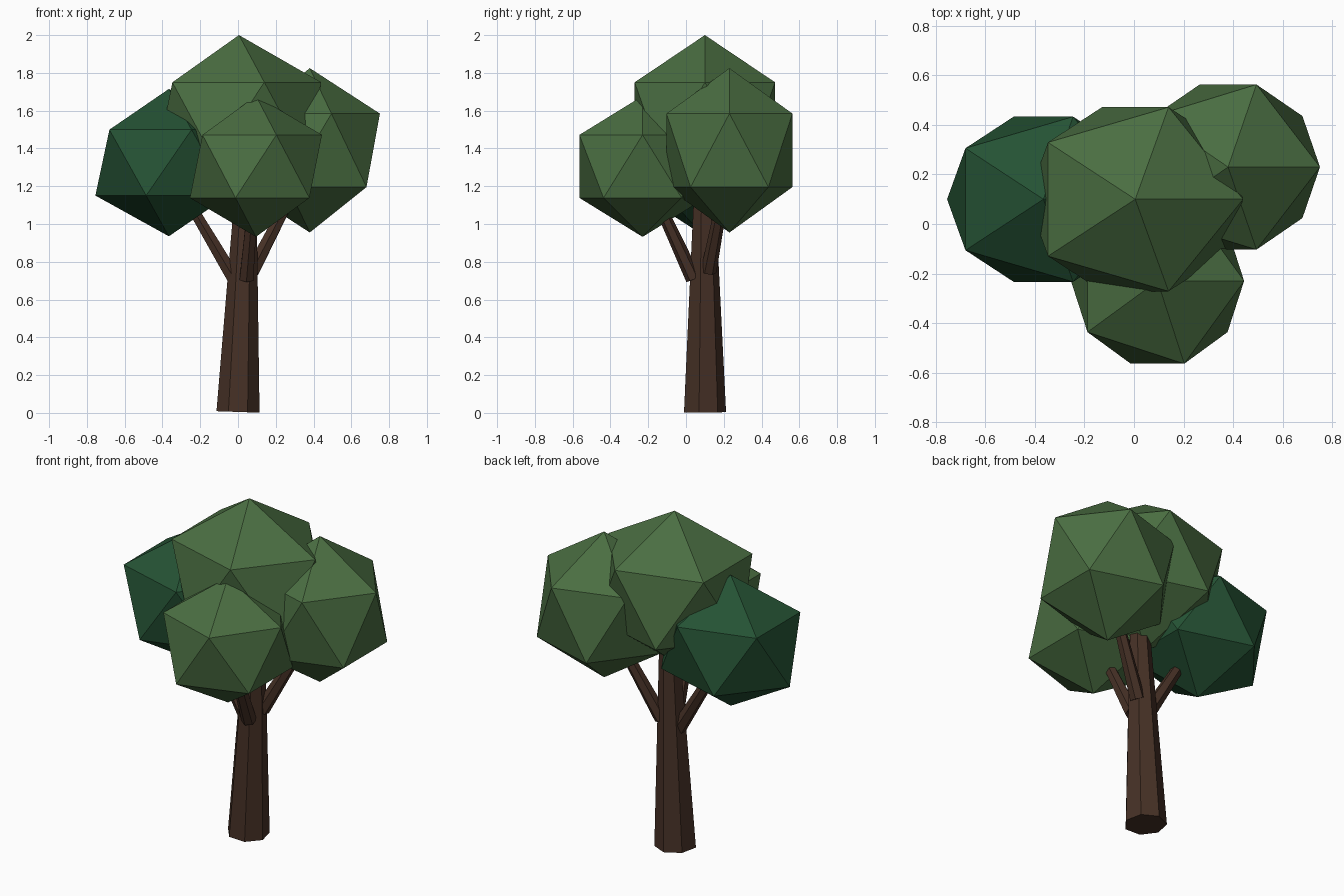
import bpy
from mathutils import Vector

if "Cube" in bpy.data.objects:
    bpy.data.objects.remove(bpy.data.objects["Cube"])


def material(name, color):
    m = bpy.data.materials.new(name)
    m.diffuse_color = (*color, 1)
    m.use_nodes = True
    m.node_tree.nodes["Principled BSDF"].inputs["Base Color"].default_value = m.diffuse_color
    return m


bark = material("brown bark", (0.061, 0.030, 0.019))
leaf = material("leaf green", (0.069, 0.156, 0.054))
dark_leaf = material("dark leaf green", (0.018, 0.084, 0.034))


def limb(name, start, end, r1, r2, sides):
    """Tapered flat-sided cylinder between two points."""
    a, b = Vector(start), Vector(end)
    d = b - a
    bpy.ops.mesh.primitive_cone_add(vertices=sides, radius1=r1, radius2=r2,
                                    depth=d.length, location=(a + b) / 2)
    ob = bpy.context.object
    ob.name = name
    ob.rotation_mode = 'QUATERNION'
    ob.rotation_quaternion = Vector((0, 0, 1)).rotation_difference(d)
    ob.data.materials.append(bark)


def foliage(name, center, radii, mat):
    """Stretched icosahedron leaf clump."""
    bpy.ops.mesh.primitive_ico_sphere_add(subdivisions=1, radius=1, location=center)
    ob = bpy.context.object
    ob.name = name
    ob.scale = radii
    ob.data.materials.append(mat)


# Trunk, leaning slightly to the right
limb("trunk", (0, 0.095, 0.005), (0.045, 0.095, 1.3), 0.117, 0.052, 7)

# Branches reaching into the side clumps
limb("left_branch", (-0.02, 0.095, 0.71), (-0.34, 0.10, 1.25), 0.042, 0.026, 6)
limb("front_branch", (0.045, 0.04, 0.71), (0.09, -0.21, 1.25), 0.042, 0.026, 6)
limb("right_branch", (0.075, 0.12, 0.75), (0.35, 0.22, 1.28), 0.042, 0.026, 6)

# Leaf clumps
foliage("top_foliage", (0.005, 0.10, 1.548), (0.487, 0.437, 0.452), leaf)
foliage("left_foliage", (-0.366, 0.10, 1.325), (0.435, 0.392, 0.39), dark_leaf)
foliage("front_foliage", (0.095, -0.23, 1.305), (0.391, 0.393, 0.373), leaf)
foliage("right_foliage", (0.38, 0.23, 1.39), (0.415, 0.392, 0.435), leaf)
